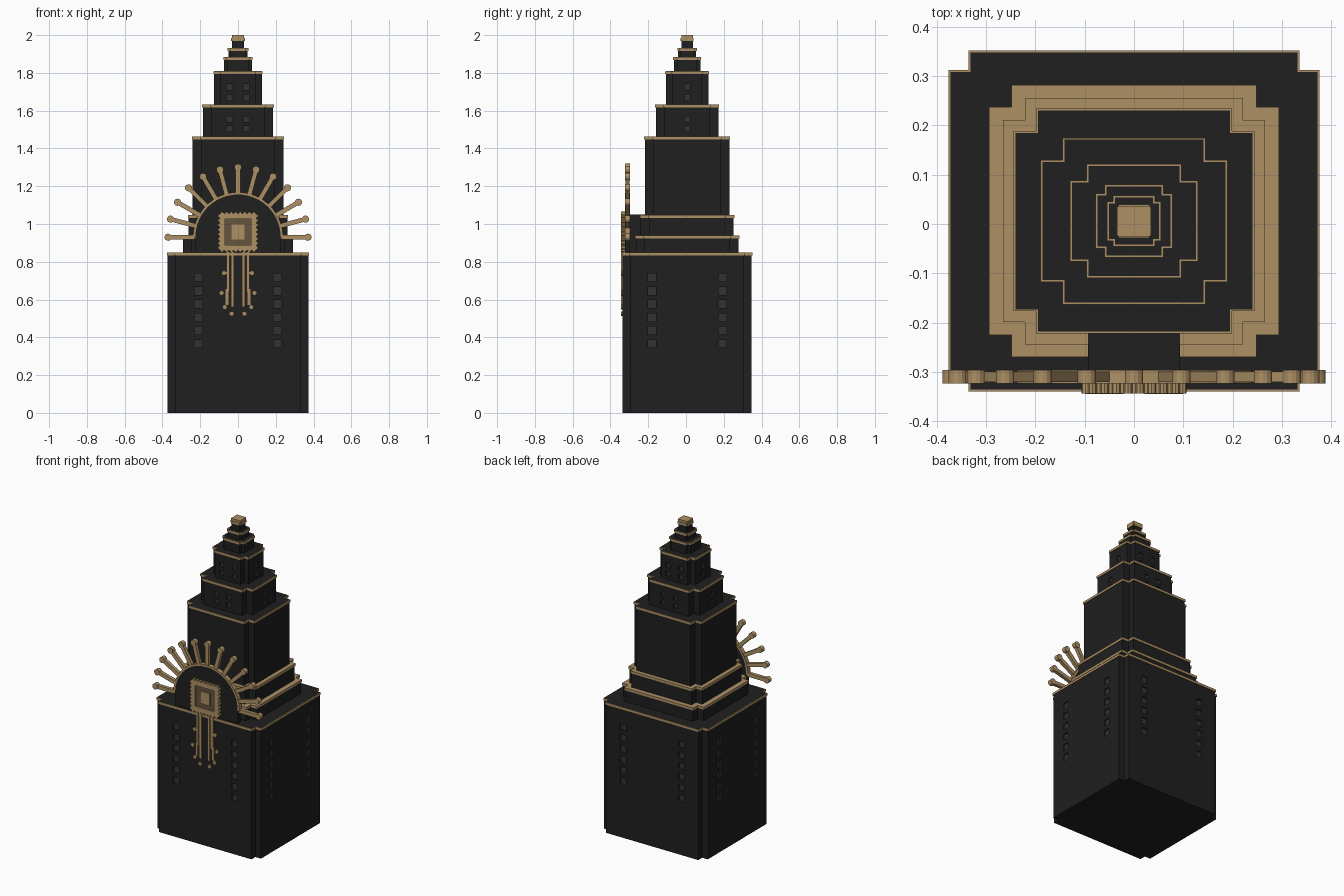
import bpy, bmesh, math
from mathutils import Matrix

if "Cube" in bpy.data.objects:
    bpy.data.objects.remove(bpy.data.objects["Cube"])

CY = 0.006  # tower axis in y


def material(name, rgb):
    m = bpy.data.materials.new(name)
    m.diffuse_color = (*rgb, 1)
    m.use_nodes = True
    m.node_tree.nodes["Principled BSDF"].inputs["Base Color"].default_value = m.diffuse_color
    return m


BLACK = material("black_stone", (0.014, 0.014, 0.014))
GOLD = material("antique_gold", (0.42, 0.28, 0.13))
GLASS = material("dark_window", (0.035, 0.032, 0.028))
BRONZE = material("dull_bronze", (0.13, 0.09, 0.05))


def finish(bm, name, *mats):
    bmesh.ops.recalc_face_normals(bm, faces=bm.faces)
    me = bpy.data.meshes.new(name)
    bm.to_mesh(me)
    bm.free()
    for m in mats:
        me.materials.append(m)
    ob = bpy.data.objects.new(name, me)
    bpy.context.collection.objects.link(ob)
    return ob


def add_box(bm, x0, x1, y0, y1, z0, z1, rot=None):
    mat = Matrix.Translation(((x0 + x1) / 2, (y0 + y1) / 2, (z0 + z1) / 2)) @ \
        Matrix.Diagonal((x1 - x0, y1 - y0, z1 - z0, 1))
    bmesh.ops.create_cube(bm, size=1, matrix=(rot @ mat) if rot else mat)


def add_disc(bm, x, z, r, y0, y1, seg=14):
    mat = Matrix.Translation((x, (y0 + y1) / 2, z)) @ Matrix.Rotation(math.pi / 2, 4, 'X')
    bmesh.ops.create_cone(bm, cap_ends=True, segments=seg, radius1=r, radius2=r,
                          depth=y1 - y0, matrix=mat)


def extrude(bm, pts, vec):
    f = bm.faces.new([bm.verts.new(p) for p in pts])
    new = bmesh.ops.extrude_face_region(bm, geom=[f])["geom"]
    bmesh.ops.translate(bm, vec=vec, verts=[v for v in new if isinstance(v, bmesh.types.BMVert)])
    if f.is_valid is False:
        bmesh.ops.holes_fill(bm, edges=bm.edges)


def add_tier(bm, hx, hy, n, z0, z1):
    # block with square notches cut out of its four corners
    q = [(hx, hy - n), (hx - n, hy - n), (hx - n, hy)]
    pts = q + [(-x, y) for x, y in q[::-1]] + [(-x, -y) for x, y in q] + [(x, -y) for x, y in q[::-1]]
    extrude(bm, [(x, y + CY, z0) for x, y in pts], (0, 0, z1 - z0))


# name, half width x, half depth y, notch, bottom, top, trim covers the whole top
TIERS = [
    ("base_block", 0.372, 0.342, 0.04, 0.0, 0.85, False),
    ("lower_setback", 0.29, 0.272, 0.045, 0.84, 0.94, True),
    ("upper_setback", 0.262, 0.246, 0.045, 0.93, 1.047, True),
    ("main_shaft", 0.24, 0.224, 0.045, 1.03, 1.464, False),
    ("fourth_tier", 0.186, 0.165, 0.045, 1.45, 1.633, False),
    ("fifth_tier", 0.126, 0.112, 0.034, 1.62, 1.809, False),
    ("sixth_tier", 0.074, 0.07, 0.018, 1.80, 1.884, False),
    ("seventh_tier", 0.051, 0.048, 0.012, 1.88, 1.932, False),
    ("top_tier", 0.032, 0.03, 0.005, 1.93, 1.985, True),
]
tower = {}
for name, hx, hy, n, z0, z1, full in TIERS:
    bm = bmesh.new()
    add_tier(bm, hx, hy, n, z0, z1 - (0.004 if full else 0))
    tower[name] = finish(bm, name, BLACK, GLASS)
    bm = bmesh.new()
    add_tier(bm, hx + 0.004, hy + 0.004, n, z1 - 0.016, z1 if full else z1 - 0.001)
    finish(bm, name + "_trim", GOLD)

# gold cap
bm = bmesh.new()
add_box(bm, -0.033, 0.033, CY - 0.031, CY + 0.031, 1.98, 2.0)
finish(bm, "spire_cap", GOLD)


def cut_windows(name, hx, hy, xs, ys, zs, size, depth=0.01):
    # recessed windows on all four sides
    bm = bmesh.new()
    s = size / 2
    for z in zs:
        for sgn in (-1, 1):
            for x in xs:
                c = CY + sgn * hy
                add_box(bm, x - s, x + s, c - depth, c + depth, z - s, z + s)
            for y in ys:
                c = sgn * hx
                add_box(bm, c - depth, c + depth, CY + y - s, CY + y + s, z - s, z + s)
    for f in bm.faces:
        f.material_index = 1
    cutter = finish(bm, name + "_cutter", BLACK, GLASS)
    cutter.hide_render = True
    ob = tower[name]
    mod = ob.modifiers.new("windows", 'BOOLEAN')
    mod.operation = 'DIFFERENCE'
    mod.solver = 'EXACT'
    mod.object = cutter
    bpy.context.view_layer.objects.active = ob
    bpy.ops.object.modifier_apply(modifier=mod.name)
    bpy.data.objects.remove(cutter)


cut_windows("base_block", 0.372, 0.342, (-0.21, 0.21), (-0.187, 0.187),
            [0.716 - 0.07 * i for i in range(6)], 0.042)
cut_windows("fourth_tier", 0.186, 0.165, (-0.045, 0.045), (0,), (1.555, 1.505), 0.03)
cut_windows("fifth_tier", 0.126, 0.112, (-0.045, 0.045), (0,), (1.725, 1.67), 0.03)

# sunburst: dark half disc, gold rim, rays with disc tips
SZ, YF, YB = 0.93, -0.324, -0.296
arc = [math.pi * i / 32 for i in range(33)]
bm = bmesh.new()
pts = [(0.226 * math.cos(a), YF, SZ + 0.226 * math.sin(a)) for a in arc]
extrude(bm, pts + [(-0.226, YF, 0.845), (0.226, YF, 0.845)], (0, YB - YF, 0))
finish(bm, "sunburst_backing", BLACK)

bm = bmesh.new()
pts = [(r * math.cos(a), YF, SZ + r * math.sin(a))
       for r, seq in ((0.238, arc), (0.225, arc[::-1])) for a in seq]
extrude(bm, pts, (0, YB - YF, 0))
finish(bm, "sunburst_rim", GOLD)

bm = bmesh.new()
for i in range(13):
    a = math.pi * i / 12
    rot = Matrix.Translation((0, 0, SZ)) @ Matrix.Rotation(-a, 4, 'Y')
    add_box(bm, 0.23, 0.36, YF + 0.003, YB - 0.003, -0.012, 0.012, rot)
    add_disc(bm, 0.37 * math.cos(a), SZ + 0.37 * math.sin(a), 0.019, YF, YB)
finish(bm, "sunburst_rays", GOLD)

# block joining the sunburst to the shaft
bm = bmesh.new()
add_box(bm, -0.093, 0.093, -0.297, -0.2, 0.845, 1.05)
finish(bm, "sunburst_support", BLACK)

# square medallion with a beaded frame
MZ, F0, F1 = 0.958, -0.344, -0.32
bm = bmesh.new()
for s in (-1, 1):
    c = s * 0.083
    add_box(bm, c - 0.015, c + 0.015, F0, F1, MZ - 0.098, MZ + 0.098)
    add_box(bm, -0.068, 0.068, F0, F1, MZ + c - 0.015, MZ + c + 0.015)
    for i in range(8):
        t = -0.084 + 0.024 * i
        add_disc(bm, s * 0.098, MZ + t, 0.009, F0, F1, 8)
        add_disc(bm, t, MZ + s * 0.098, 0.009, F0, F1, 8)
finish(bm, "medallion_frame", GOLD)
bm = bmesh.new()
add_box(bm, -0.07, 0.07, -0.334, F1, MZ - 0.07, MZ + 0.07)
finish(bm, "medallion_panel", BRONZE)
bm = bmesh.new()
add_box(bm, -0.035, 0.035, -0.341, F1, MZ - 0.04, MZ + 0.04)
finish(bm, "medallion_centre", GOLD)

# hanging ornament: paired strips with beads
bm = bmesh.new()
for s in (-1, 1):
    for a, b, z in ((0.022, 0.038, 0.56), (0.045, 0.062, 0.64)):
        add_box(bm, *sorted((s * a, s * b)), -0.345, -0.33, z, 0.855)
    for x, z in ((0.074, 0.74), (0.087, 0.635), (0.07, 0.56), (0.034, 0.525)):
        add_disc(bm, s * x, z, 0.013, -0.345, -0.33, 10)
    add_box(bm, *sorted((s * 0.05, s * 0.066)), -0.343, -0.33, 0.57, 0.655)
finish(bm, "hanging_ornament", GOLD)
